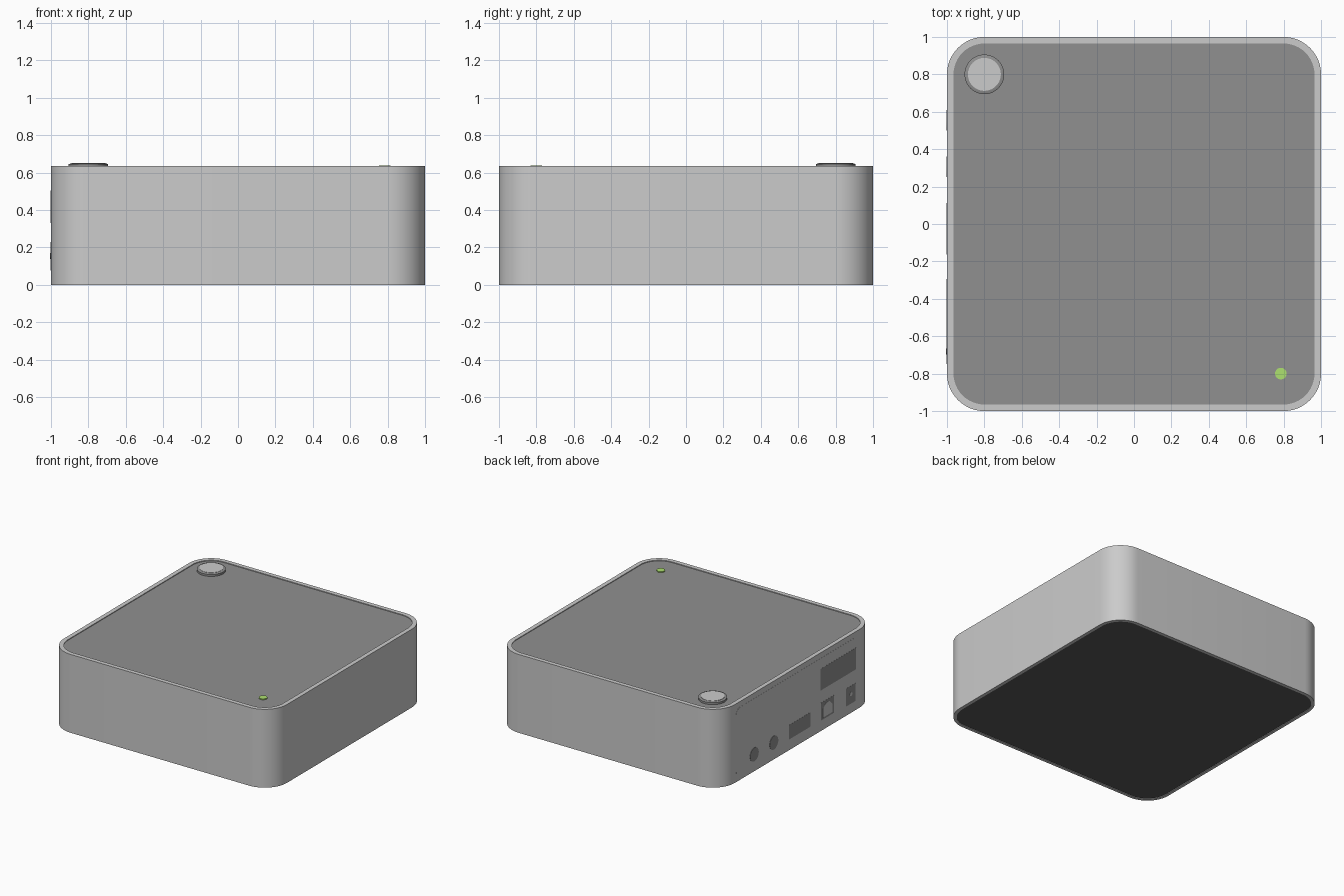
import bpy, bmesh, math

if "Cube" in bpy.data.objects:
    bpy.data.objects.remove(bpy.data.objects["Cube"])


def material(name, r, g, b):
    m = bpy.data.materials.new(name)
    m.diffuse_color = (r, g, b, 1)
    m.use_nodes = True
    m.node_tree.nodes["Principled BSDF"].inputs["Base Color"].default_value = m.diffuse_color
    return m


dark = material("dark_grey", 0.28, 0.28, 0.28)
black = material("near_black", 0.1, 0.1, 0.1)
panel_grey = material("panel_grey", 0.62, 0.62, 0.62)
green = material("green", 0.42, 0.75, 0.16)


def rounded(u0, u1, v0, v1, r, n=12):
    """Rounded rectangle outline."""
    pts = []
    for k, (cu, cv) in enumerate([(u1 - r, v1 - r), (u0 + r, v1 - r),
                                  (u0 + r, v0 + r), (u1 - r, v0 + r)]):
        for i in range(n + 1):
            a = math.pi / 2 * (k + i / n)
            pts.append((cu + r * math.cos(a), cv + r * math.sin(a)))
    return pts


def square(inset):
    s = 1 - inset
    return rounded(-s, s, -s, s, 0.2 - inset)


def rect(u0, u1, v0, v1):
    return [(u0, v0), (u1, v0), (u1, v1), (u0, v1)]


def circle(u, v, r, n=32):
    return [(u + r * math.cos(2 * math.pi * i / n),
             v + r * math.sin(2 * math.pi * i / n)) for i in range(n)]


def loft(name, rings, mat=None, side=False):
    """Skin (outline, height) rings; side=True faces the port wall (-x)."""
    bm = bmesh.new()
    loops = []
    for outline, h in rings:
        loops.append([bm.verts.new((-h, u, v) if side else (u, v, h))
                      for u, v in outline])
    n = len(loops[0])
    for a, b in zip(loops, loops[1:]):
        for i in range(n):
            j = (i + 1) % n
            bm.faces.new((a[i], a[j], b[j], b[i]))
    bm.faces.new(loops[0][::-1])
    bm.faces.new(loops[-1])
    bmesh.ops.recalc_face_normals(bm, faces=bm.faces)
    me = bpy.data.meshes.new(name)
    bm.to_mesh(me)
    bm.free()
    ob = bpy.data.objects.new(name, me)
    bpy.context.collection.objects.link(ob)
    if mat:
        me.materials.append(mat)
    bpy.ops.object.select_all(action='DESELECT')
    ob.select_set(True)
    bpy.context.view_layer.objects.active = ob
    bpy.ops.object.shade_smooth_by_angle(angle=math.radians(25))
    return ob


def port(name, outline, proud, mat=None):
    return loft(name, [(outline, 0.985), (outline, 1 + proud)], mat, side=True)


# Case with shallow recesses in the top and bottom
loft("case", [(square(0.025), 0.008), (square(0.025), 0), (square(0), 0),
              (square(0), 0.635), (square(0.035), 0.635), (square(0.035), 0.622)])
loft("top_cover", [(square(0.035), 0.615), (square(0.035), 0.629)], dark)
loft("base_plate", [(square(0.025), 0.004), (square(0.025), 0.02)], black)

# Power button and status light
loft("button_ring", [(circle(-0.8, 0.8, 0.106, 48), 0.62),
                     (circle(-0.8, 0.8, 0.106, 48), 0.645),
                     (circle(-0.8, 0.8, 0.09, 48), 0.650)], dark)
loft("button_cap", [(circle(-0.8, 0.8, 0.088, 48), 0.63),
                    (circle(-0.8, 0.8, 0.088, 48), 0.652)])
loft("status_light", [(circle(0.785, -0.8, 0.031), 0.62),
                      (circle(0.785, -0.8, 0.031), 0.637)], green)

# Port wall
port("port_panel", rounded(-0.787, 0.787, 0.035, 0.59, 0.05, 6), 0.001, panel_grey)
for i, y in enumerate((0.555, 0.305)):
    port(f"audio_jack_{i + 1}", circle(y, 0.137, 0.055), 0.003, dark)
port("video_port", rect(-0.164, 0.112, 0.088, 0.204), 0.002, dark)
port("air_vent", rect(-0.748, -0.293, 0.33, 0.505), 0.002, dark)

# Network socket with stepped opening
port("network_socket", rect(-0.466, -0.299, 0.085, 0.228), 0.002, dark)
port("network_opening", [(-0.445, 0.1), (-0.32, 0.1), (-0.32, 0.165), (-0.36, 0.205),
                         (-0.405, 0.205), (-0.445, 0.165)], 0.003, panel_grey)

# Power inlet with centre pin
port("power_inlet", rect(-0.742, -0.62, 0.076, 0.22), 0.002, dark)
port("power_pin", circle(-0.682, 0.155, 0.016, 16), 0.004, panel_grey)
